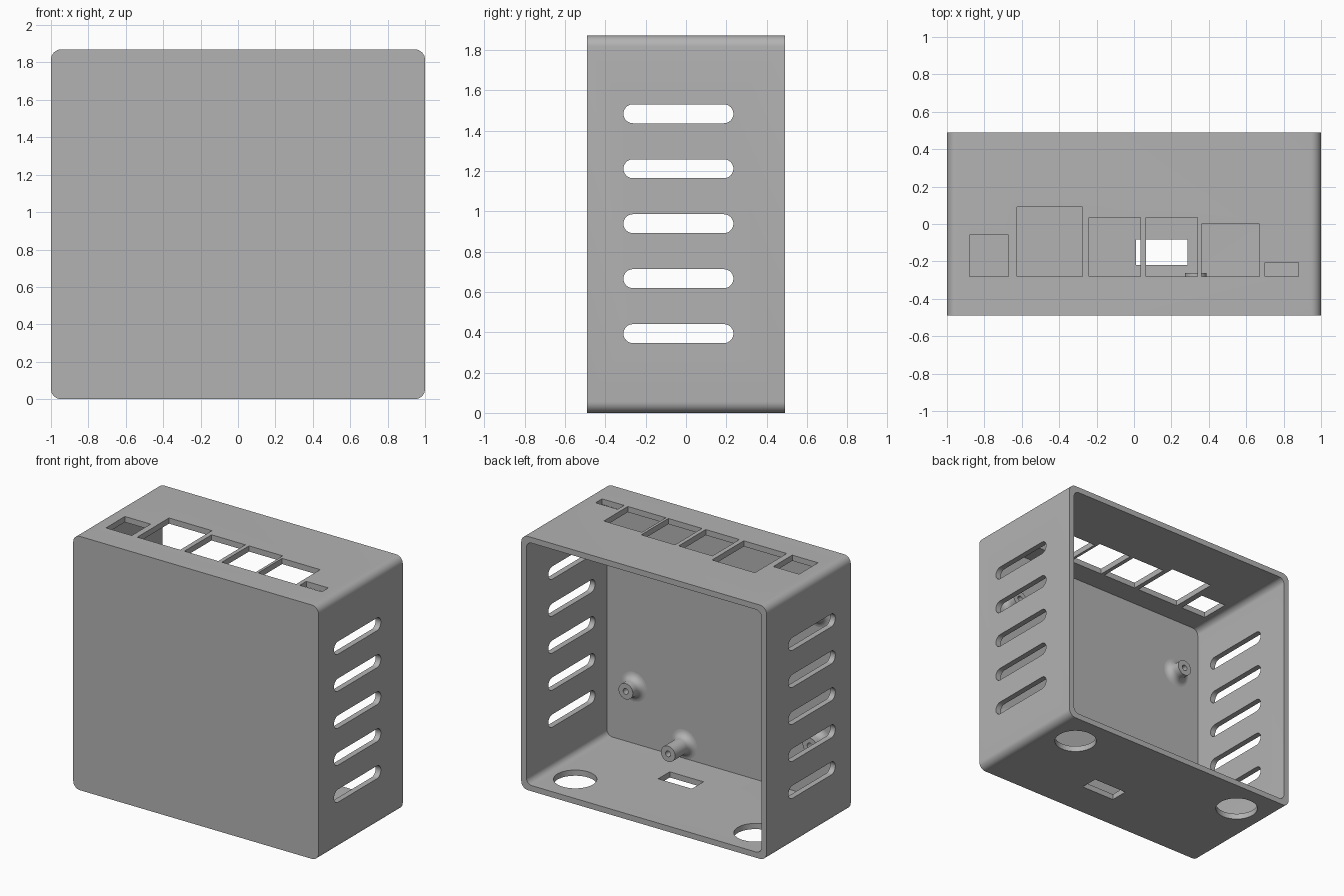
import bpy, bmesh, math
from mathutils import Matrix

cube = bpy.data.objects.get("Cube")
if cube:
    bpy.data.objects.remove(cube, do_unlink=True)

HEIGHT, DEPTH, WALL = 1.87, 0.49, 0.042
FLOOR_Y = -DEPTH + WALL          # inner face of the front panel

grey = bpy.data.materials.new("case_grey")
grey.use_nodes = True
grey.diffuse_color = (0.45, 0.45, 0.45, 1)
grey.node_tree.nodes["Principled BSDF"].inputs["Base Color"].default_value = (0.45, 0.45, 0.45, 1)


def rounded_rect(u0, u1, v0, v1, r=0, seg=8):
    if r == 0:
        return [(u0, v0), (u1, v0), (u1, v1), (u0, v1)]
    pts = []
    corners = [(u1 - r, v1 - r), (u0 + r, v1 - r), (u0 + r, v0 + r), (u1 - r, v0 + r)]
    for i, (cu, cv) in enumerate(corners):
        for k in range(seg + 1):
            a = math.pi / 2 * (i + k / seg)
            pts.append((cu + r * math.cos(a), cv + r * math.sin(a)))
    return pts


def prism(bm, pts, axis, a, b):
    """Extrude a closed outline along an axis from a to b."""
    place = {"X": lambda u, v, h: (h, u, v),
             "Y": lambda u, v, h: (u, h, v),
             "Z": lambda u, v, h: (u, v, h)}[axis]
    clean = [p for i, p in enumerate(pts) if math.dist(p, pts[i - 1]) > 1e-5]
    low = [bm.verts.new(place(u, v, a)) for u, v in clean]
    high = [bm.verts.new(place(u, v, b)) for u, v in clean]
    bm.faces.new(low)
    bm.faces.new(high)
    for i in range(len(low)):
        bm.faces.new((low[i - 1], low[i], high[i], high[i - 1]))


def finish(bm, name):
    bmesh.ops.recalc_face_normals(bm, faces=bm.faces)
    mesh = bpy.data.meshes.new(name)
    bm.to_mesh(mesh)
    bm.free()
    mesh.materials.append(grey)
    obj = bpy.data.objects.new(name, mesh)
    bpy.context.collection.objects.link(obj)
    return obj


def activate(obj):
    bpy.ops.object.select_all(action="DESELECT")
    obj.select_set(True)
    bpy.context.view_layer.objects.active = obj


def cut(target, cutter):
    cutter.hide_render = True
    mod = target.modifiers.new("cut", "BOOLEAN")
    mod.operation, mod.solver, mod.object = "DIFFERENCE", "EXACT", cutter
    activate(target)
    bpy.ops.object.modifier_apply(modifier=mod.name)
    bpy.data.objects.remove(cutter, do_unlink=True)


# Outer case, open at the back
bm = bmesh.new()
prism(bm, rounded_rect(-1, 1, 0, HEIGHT, 0.055), "Y", -DEPTH, DEPTH)
case = finish(bm, "case_shell")

bm = bmesh.new()
prism(bm, rounded_rect(-1 + WALL, 1 - WALL, WALL, HEIGHT - WALL, 0.045), "Y", FLOOR_Y, DEPTH + 0.1)
cut(case, finish(bm, "cavity_cutter"))

bm = bmesh.new()
# Ventilation slots through both sides
for i in range(5):
    z = 0.393 + i * 0.2725
    prism(bm, rounded_rect(-0.31, 0.235, z - 0.047, z + 0.047, 0.047), "X", -1.1, 1.1)
# Connector openings in the top: left, right, rear edge
for x0, x1, y1 in [(-0.88, -0.67, -0.06), (-0.625, -0.275, 0.09), (-0.24, 0.035, 0.035),
                   (0.065, 0.34, 0.035), (0.36, 0.67, 0), (0.7, 0.88, -0.205)]:
    prism(bm, rounded_rect(x0, x1, -0.28, y1), "Z", HEIGHT - 0.1, HEIGHT + 0.1)
# Card slot and two round holes in the bottom
prism(bm, rounded_rect(0.01, 0.285, -0.218, -0.083), "Z", -0.1, 0.1)
for x in (-0.735, 0.735):
    prism(bm, rounded_rect(x - 0.145, x + 0.145, 0.095, 0.385, 0.145, 12), "Z", -0.1, 0.1)
cut(case, finish(bm, "openings_cutter"))
activate(case)
bpy.ops.object.shade_smooth_by_angle(angle=math.radians(30))


def standoff(name, x, z, tip):
    """Lathe a screw post with a flared foot and a blind hole."""
    r, flare, hole = 0.058, 0.05, 0.021
    length = tip - FLOOR_Y
    profile = [(r + flare, -0.01)]
    for k in range(7):
        a = math.pi / 2 * k / 6
        profile.append((r + flare * (1 - math.sin(a)), flare * (1 - math.cos(a))))
    profile += [(r, length), (hole, length), (hole, 0.005), (0, 0.005)]
    bm = bmesh.new()
    verts = [bm.verts.new((p, 0, h)) for p, h in profile]
    edges = [bm.edges.new(pair) for pair in zip(verts, verts[1:])]
    bmesh.ops.spin(bm, geom=verts + edges, cent=(0, 0, 0), axis=(0, 0, 1),
                   angle=2 * math.pi, steps=32, use_duplicate=False)
    bmesh.ops.remove_doubles(bm, verts=bm.verts, dist=1e-5)
    bm.transform(Matrix.Translation((x, FLOOR_Y, z)) @ Matrix.Rotation(-math.pi / 2, 4, "X"))
    obj = finish(bm, name)
    activate(obj)
    bpy.ops.object.shade_smooth_by_angle(angle=math.radians(30))


# Four board posts and one taller post near the bottom
for side, x in (("right", -0.76), ("left", 0.74)):
    for level, z in (("lower", 0.46), ("upper", 1.41)):
        standoff(f"{level}_{side}_standoff", x, z, -0.355)
standoff("tall_standoff", 0.33, 0.145, -0.262)
